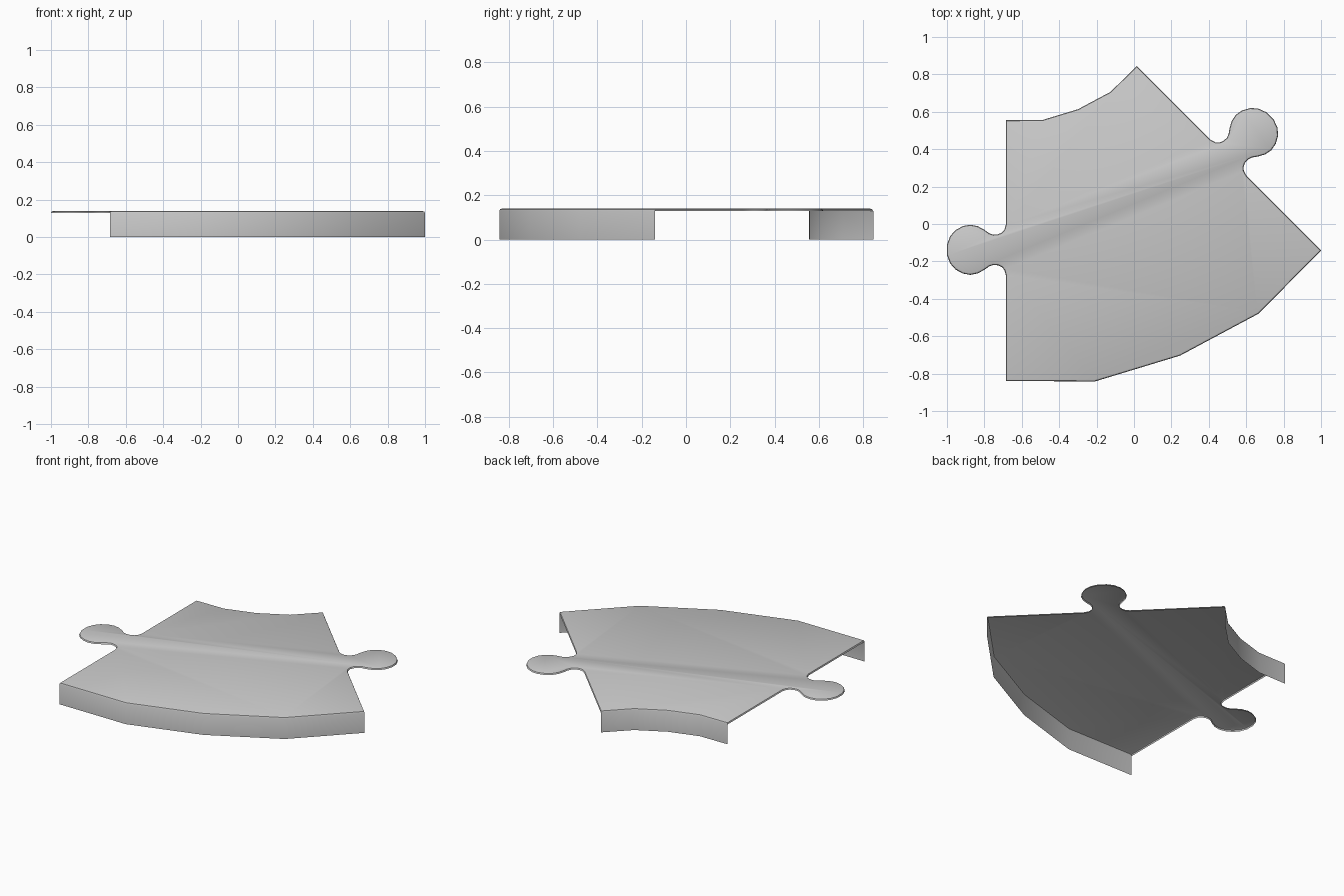
import bpy, bmesh
from math import sin, cos, radians

if "Cube" in bpy.data.objects:
    bpy.data.objects.remove(bpy.data.objects["Cube"])

# The piece is a 45 degree ring segment about this centre
CX, CY = -0.685, 1.545
TAB_R = 1.683
TOP, RIM = 0.14, 0.012
# Half profile of a connector tab: (outward distance, half width)
HALF = [(0, .136), (.008, .108), (.022, .092), (.042, .083), (.068, .081),
        (.09, .089), (.115, .107), (.15, .126), (.19, .134), (.23, .127),
        (.27, .105), (.298, .073), (.315, .028)]


def polar(r, deg, out=0.0):
    """Point at radius r, shifted sideways by out from the radial line."""
    a = radians(deg)
    return (CX + r * cos(a) - out * sin(a), CY + r * sin(a) + out * cos(a))


def arc(ends, mid, start, stop):
    """Four-segment arc whose end corners have their own radius."""
    return [polar(ends if i in (0, 4) else mid, start + (stop - start) * i / 4)
            for i in range(5)]


def tab(deg, side, along):
    """Connector tab on a straight edge, traversed inward or outward."""
    pts = [(d, -w) for d, w in HALF] + [(d, w) for d, w in reversed(HALF)]
    return [polar(TAB_R + along * s, deg, side * d) for d, s in pts]


outer = arc(2.384, 2.434, -90, -45)
inner = arc(0.99, 1.008, -45, -90)
right_tab = tab(-45, 1, -1)
left_tab = tab(-90, -1, 1)
outline = outer + right_tab + inner + left_tab

# Top sheet with a rounded rim
bm = bmesh.new()
verts = [bm.verts.new((x, y, TOP - RIM)) for x, y in outline]
face = bm.faces.new(verts)
face.normal_update()
for width, rise in ((.0035, .0085), (.0085, .0035)):
    bmesh.ops.inset_individual(bm, faces=[face], thickness=width,
                               depth=rise, use_even_offset=True)
    face.normal_update()

# Side walls hang below the two curved edges only
for first in (0, len(outer) + len(right_tab)):
    run = verts[first:first + 5]
    low = [bm.verts.new((v.co.x, v.co.y, 0)) for v in run]
    for i in range(4):
        bm.faces.new((low[i], low[i + 1], run[i + 1], run[i]))

mesh = bpy.data.meshes.new("track_piece")
bm.to_mesh(mesh)
bm.free()
piece = bpy.data.objects.new("track_piece", mesh)
bpy.context.collection.objects.link(piece)
bpy.context.view_layer.objects.active = piece
piece.select_set(True)
bpy.ops.object.shade_smooth_by_angle(angle=radians(40))
